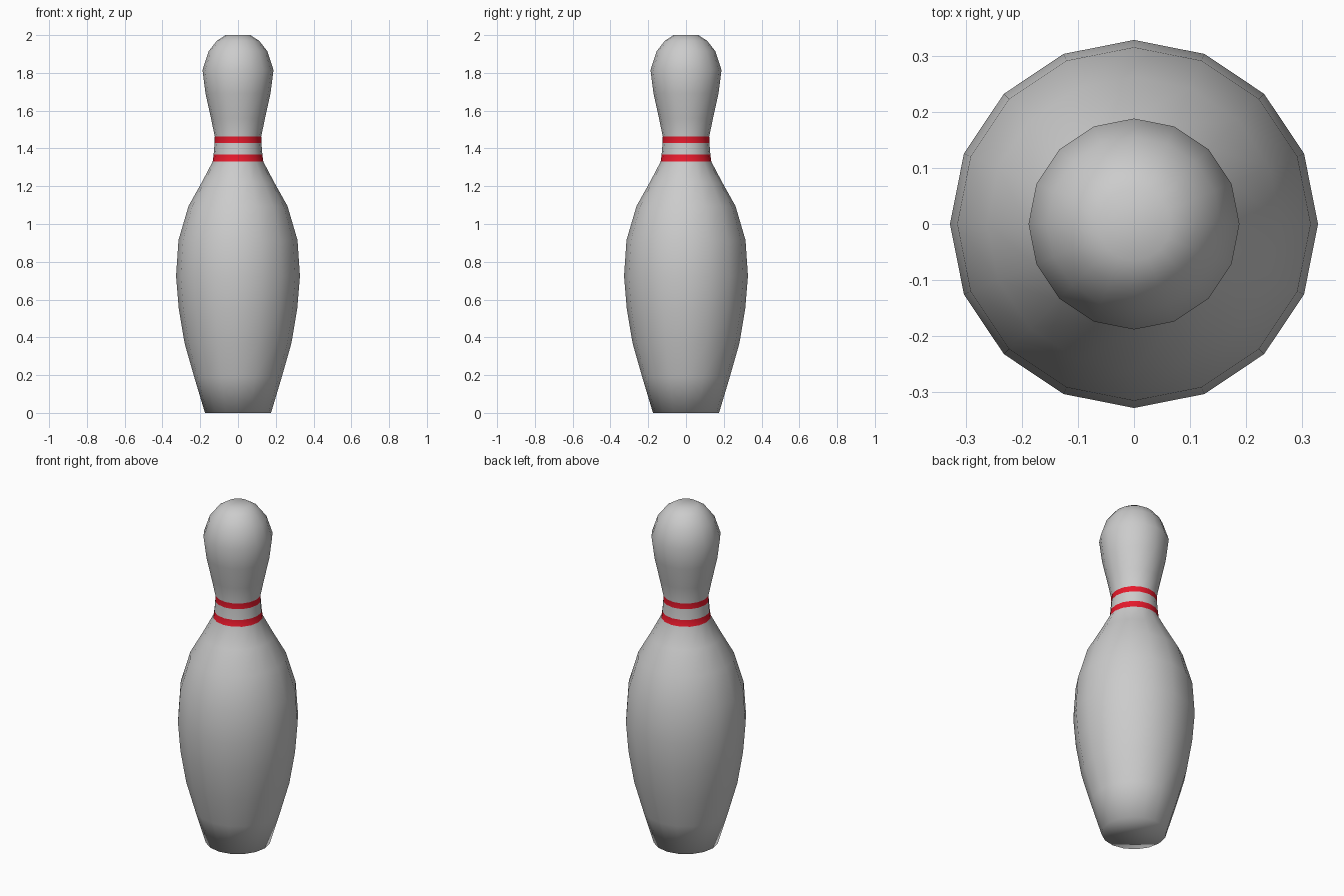
import bpy, bmesh, math

if "Cube" in bpy.data.objects:
    bpy.data.objects.remove(bpy.data.objects["Cube"])

SIDES = 16

# Outline from base to crown: (radius, height)
profile = [
    (0.175, 0.0), (0.232, 0.19), (0.283, 0.37), (0.314, 0.555), (0.328, 0.725),
    (0.315, 0.915), (0.262, 1.095), (0.192, 1.22), (0.134, 1.33), (0.129, 1.368),
    (0.124, 1.43), (0.123, 1.463), (0.143, 1.56), (0.172, 1.69), (0.188, 1.815),
    (0.155, 1.915), (0.112, 1.97), (0.065, 2.0),
]
BANDS = (8, 10)  # outline segments painted red


def material(name, colour):
    m = bpy.data.materials.new(name)
    m.diffuse_color = colour
    m.use_nodes = True
    m.node_tree.nodes["Principled BSDF"].inputs["Base Color"].default_value = m.diffuse_color
    return m


def lathe(name, outline, sides, mats, painted):
    bm = bmesh.new()
    rings = []
    for r, z in outline:
        rings.append([bm.verts.new((r * math.cos(2 * math.pi * i / sides),
                                    r * math.sin(2 * math.pi * i / sides), z))
                      for i in range(sides)])
    for k in range(len(rings) - 1):
        a, b = rings[k], rings[k + 1]
        for i in range(sides):
            j = (i + 1) % sides
            f = bm.faces.new((a[i], a[j], b[j], b[i]))
            f.material_index = 1 if k in painted else 0
    # Flat base and crown
    bm.faces.new(rings[0][::-1])
    bm.faces.new(rings[-1])
    for f in bm.faces:
        f.smooth = True
    mesh = bpy.data.meshes.new(name)
    bm.to_mesh(mesh)
    bm.free()
    for m in mats:
        mesh.materials.append(m)
    obj = bpy.data.objects.new(name, mesh)
    bpy.context.collection.objects.link(obj)
    return obj


# Pin body with two red neck stripes
grey = material("body_grey", (0.8, 0.8, 0.8, 1))
red = material("stripe_red", (0.8, 0.01, 0.025, 1))
lathe("bowling_pin", profile, SIDES, (grey, red), BANDS)
